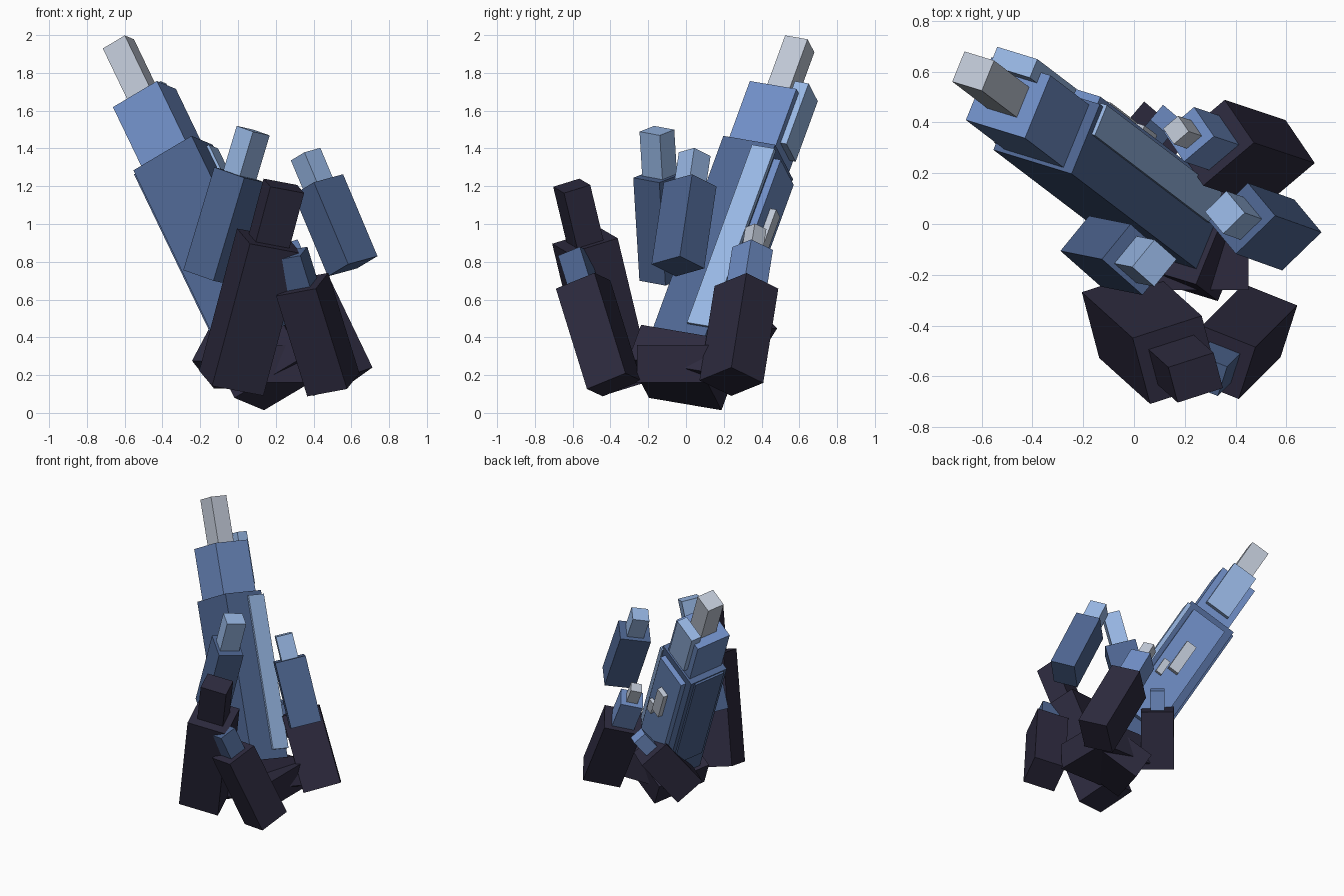
import bpy, bmesh
from mathutils import Matrix, Vector

if "Cube" in bpy.data.objects:
    bpy.data.objects.remove(bpy.data.objects["Cube"])


def material(name, rgb):
    m = bpy.data.materials.new(name)
    m.use_nodes = True
    m.diffuse_color = (*rgb, 1)
    m.node_tree.nodes["Principled BSDF"].inputs["Base Color"].default_value = (*rgb, 1)
    return m


DARK = material("dark violet rock", (0.026, 0.023, 0.048))
DEEP = material("deep blue", (0.075, 0.13, 0.28))
BLUE = material("mid blue", (0.16, 0.27, 0.56))
LIGHT = material("light blue", (0.31, 0.47, 0.77))
GREY = material("pale grey", (0.52, 0.57, 0.66))


def frame(top, axis, side):
    """Frame at the end of a crystal: Z along the axis, X along a side edge."""
    d = Vector(axis).normalized()
    u = Vector(side)
    u = (u - d * u.dot(d)).normalized()
    v = d.cross(u)
    return Matrix.Translation(top) @ Matrix((u, v, d)).transposed().to_4x4()


def block(name, fr, lo, hi, mat):
    """Box between two corners given in a crystal's own frame."""
    lo, hi = Vector(lo), Vector(hi)
    bm = bmesh.new()
    bmesh.ops.create_cube(bm, size=1)
    bm.transform(fr @ Matrix.Translation((lo + hi) / 2) @ Matrix.Diagonal((*(hi - lo), 1)))
    me = bpy.data.meshes.new(name)
    bm.to_mesh(me)
    bm.free()
    me.materials.append(mat)
    ob = bpy.data.objects.new(name, me)
    bpy.context.collection.objects.link(ob)


def prism(name, fr, w, t, z0, z1, mat):
    block(name, fr, (-w / 2, -t / 2, z0), (w / 2, t / 2, z1), mat)


# Tall leaning crystal with stepped tip
main = frame((-0.344, 0.382, 1.352), (-0.481, 0.366, 1), (0.82, -0.246, 0.52))
prism("main_shaft", main, 0.37, 0.30, -1.23, 0, DEEP)
prism("main_upper", main, 0.28, 0.27, -0.05, 0.368, BLUE)
prism("main_tip", main, 0.14, 0.13, 0.3, 0.703, GREY)
prism("main_base", main, 0.42, 0.42, -1.404, -1.194, DARK)

# Slabs laid against the tall crystal
block("side_strip", main, (0.17, 0.03, -1.13), (0.2, 0.16, -0.03), LIGHT)
block("left_slab", main, (-0.2, -0.12, -1.0), (-0.17, 0.12, -0.01), DEEP)
block("back_panel", main, (-0.13, 0.14, -1.0), (0.14, 0.19, -0.06), BLUE)
block("upper_back_slab", main, (-0.095, 0.09, 0.06), (0.095, 0.17, 0.434), LIGHT)
block("back_plate_large", main, (-0.03, 0.18, -0.56), (0.05, 0.225, -0.31), GREY)
block("back_plate_small", main, (0.06, 0.18, -0.64), (0.11, 0.215, -0.52), GREY)

# Level rock core
core = Matrix.Identity(4)
block("rock_core", core, (0.02, -0.26, 0.16), (0.45, 0.2, 0.36), DARK)

# Surrounding crystals: name, top centre, axis, side edge, body size, cap size
crystals = [
    ("front_crystal", (0.165, -0.535, 0.91), (0.266, -0.24, 1), (0.27, 0.09, -0.06),
     (0.29, 0.28, 0.80), (0.19, 0.15, 0.31), DARK, DARK),
    ("front_left_crystal", (0.34, -0.545, 0.68), (-0.31, -0.31, 1), (0.21, -0.08, 0.03),
     (0.23, 0.23, 0.58), (0.13, 0.13, 0.18), DARK, DEEP),
    ("back_left_crystal", (0.315, 0.32, 0.665), (-0.48, 0.16, 1), (0.2, 0.17, 0.07),
     (0.27, 0.22, 0.56), (0.16, 0.15, 0.23), DARK, BLUE),
    ("back_right_crystal", (0.07, 0.34, 0.52), (0.17, 0.2, 0.32), (-0.2, 0.17, 0),
     (0.23, 0.23, 0.41), (0.1, 0.1, 0.14), DARK, BLUE),
    ("right_crystal", (0.01, -0.14, 1.26), (0.30, -0.06, 1), (0.16, -0.14, -0.05),
     (0.22, 0.18, 0.57), (0.12, 0.14, 0.245), DEEP, LIGHT),
    ("left_crystal", (0.425, 0.022, 1.21), (-0.42, 0.15, 1), (0.15, 0.15, 0.05),
     (0.22, 0.18, 0.475), (0.12, 0.12, 0.175), DEEP, LIGHT),
]
for name, top, axis, side, body, cap, body_mat, cap_mat in crystals:
    fr = frame(top, axis, side)
    prism(name, fr, body[0], body[1], -body[2], 0, body_mat)
    prism(name + "_cap", fr, cap[0], cap[1], -0.03, cap[2], cap_mat)
    if name == "back_left_crystal":
        prism(name + "_tip", fr, 0.08, 0.08, 0.2, 0.35, GREY)
